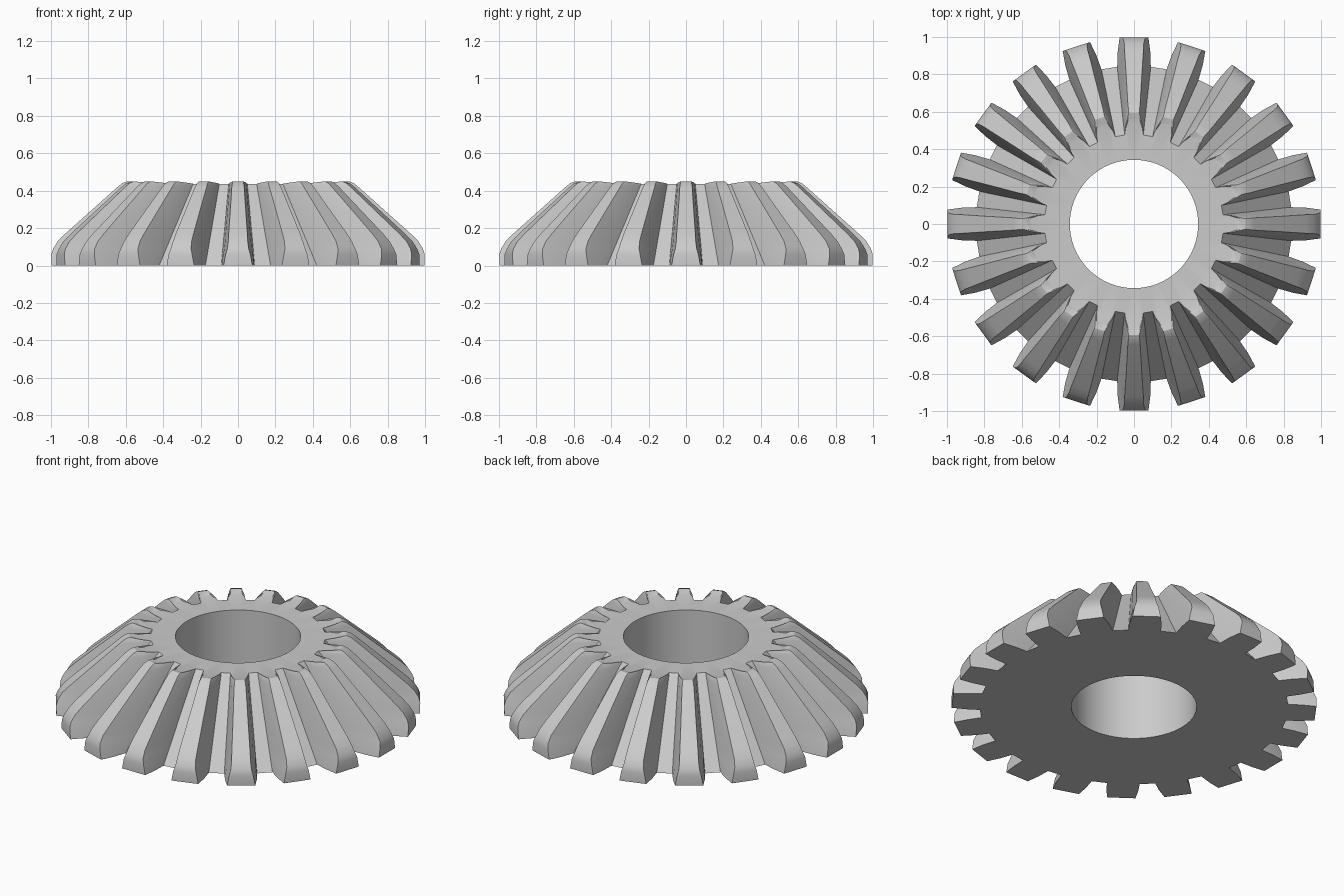
import bpy
import bmesh
from math import sin, cos, tan, pi, radians

cube = bpy.data.objects.get("Cube")
if cube:
    bpy.data.objects.remove(cube)

TEETH = 20
PITCH = 2 * pi / TEETH
BORE = 0.343
TOP = 0.437

# Tooth levels from the base upward: tip radius, tip height, tip half width
levels = [
    (1.0, 0.0, 0.077), (1.0, 0.06, 0.066), (0.99, 0.09, 0.057),
    (0.965, 0.13, 0.052), (0.925, 0.17, 0.05), (0.785, 0.295, 0.041),
    (0.645, 0.42, 0.033), (0.62, 0.44, 0.03), (0.595, 0.45, 0.028),
    (0.57, 0.445, 0.029), (0.545, TOP, 0.034),
]

steel = bpy.data.materials.new("grey steel")
steel.use_nodes = True
grey = (0.6, 0.6, 0.6, 1)
steel.diffuse_color = grey
steel.node_tree.nodes["Principled BSDF"].inputs["Base Color"].default_value = grey

bm = bmesh.new()


def tooth_ring(tip_r, tip_z, tip_w):
    """Gear outline at one level: root, flank and tip on both sides of each tooth."""
    root_z = min(tip_z, TOP)
    t = root_z / TOP
    root_r = 0.845 - 0.367 * t
    root_w = root_r * tan(PITCH / 2) - (0.044 - 0.018 * t)
    mid = ((root_r + tip_r) / 2, (root_z + tip_z) / 2, (root_w + tip_w) / 2 + 0.004)
    half = [(root_r, root_z, root_w), mid, (tip_r, tip_z, tip_w)]
    outline = [(r, z, -w) for r, z, w in half] + half[::-1]
    verts = []
    for i in range(TEETH):
        a = i * PITCH
        for r, z, w in outline:
            x = (r * r - w * w) ** 0.5
            verts.append(bm.verts.new((x * cos(a) - w * sin(a),
                                       x * sin(a) + w * cos(a), z)))
    return verts


def bore_ring(z):
    """Round edge of the shaft hole, evenly divided to match the outline."""
    angles = [i * PITCH + radians(d) for i in range(TEETH)
              for d in (-7.5, -4.5, -1.5, 1.5, 4.5, 7.5)]
    return [bm.verts.new((BORE * cos(a), BORE * sin(a), z)) for a in angles]


# Loft the outside, then the top face, shaft hole and underside
rings = [tooth_ring(*level) for level in levels]
rings += [bore_ring(TOP), bore_ring(0)]
for low, high in zip(rings, rings[1:] + rings[:1]):
    n = len(low)
    for i in range(n):
        j = (i + 1) % n
        bm.faces.new((low[i], low[j], high[j], high[i]))

# Merge the repeated root points at the top of the slots
bmesh.ops.remove_doubles(bm, verts=bm.verts, dist=0.0001)
bmesh.ops.recalc_face_normals(bm, faces=bm.faces)
mesh = bpy.data.meshes.new("bevel_gear")
bm.to_mesh(mesh)
bm.free()
mesh.materials.append(steel)

gear = bpy.data.objects.new("bevel_gear", mesh)
bpy.context.collection.objects.link(gear)
bpy.context.view_layer.objects.active = gear
gear.select_set(True)
bpy.ops.object.shade_smooth_by_angle(angle=radians(25))
